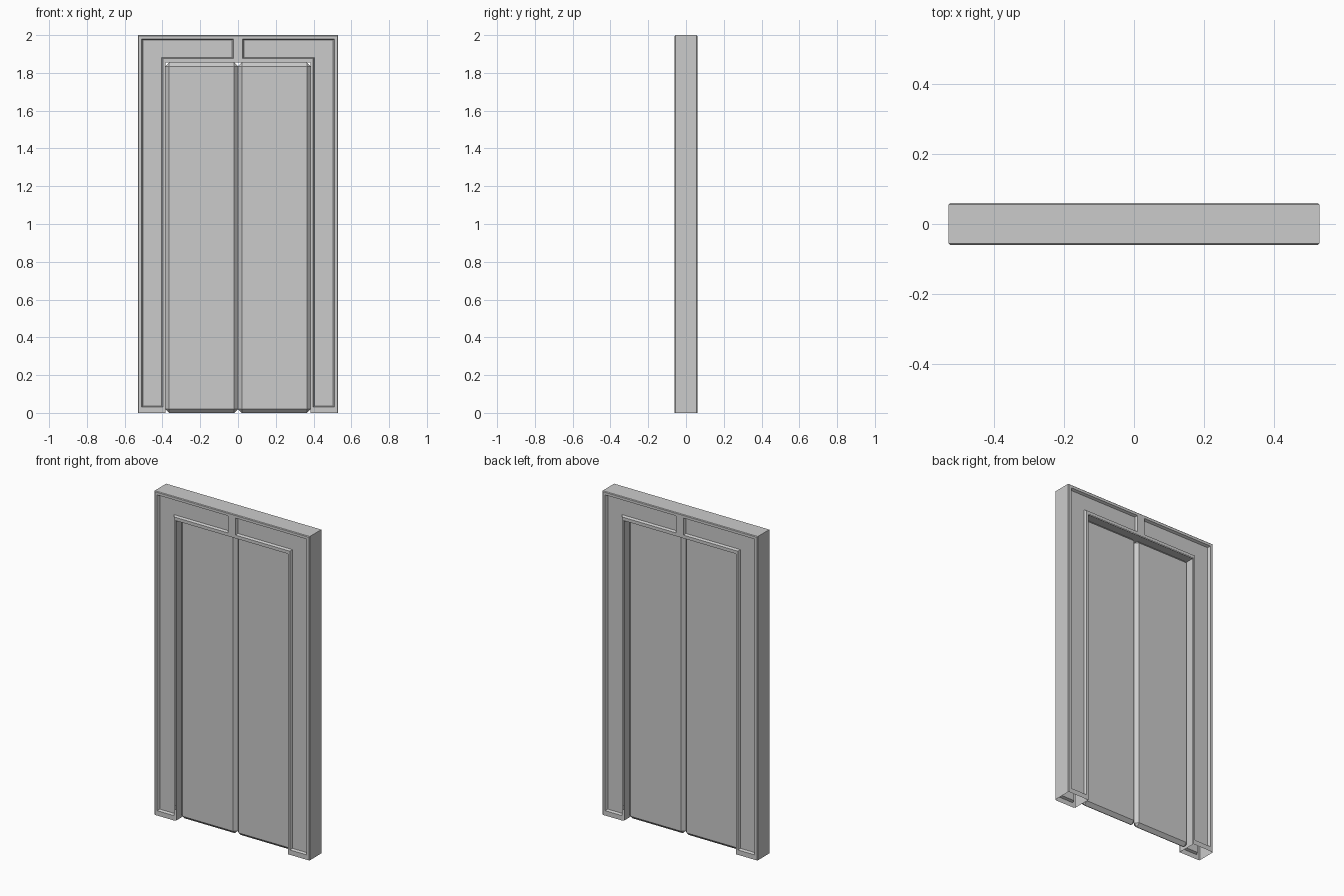
import bpy, bmesh

if "Cube" in bpy.data.objects:
    bpy.data.objects.remove(bpy.data.objects["Cube"])

DEPTH = 0.06      # half depth of the frame
SUNK = 0.015      # depth of the recessed panels


def l_shape(x0, x1, x2, z0, z1, z2):
    """Half of an arch outline: centre x, inner x, outer x, foot z, lintel z, top z."""
    return [(x0, z1), (x0, z2), (x2, z2), (x2, z0), (x1, z0), (x1, z1)]


def add_mirror(obj):
    mod = obj.modifiers.new("mirror", 'MIRROR')
    mod.use_axis[0] = True
    mod.use_mirror_merge = True
    mod.merge_threshold = 0.0005


def make_object(name, bm):
    bmesh.ops.recalc_face_normals(bm, faces=bm.faces)
    mesh = bpy.data.meshes.new(name)
    bm.to_mesh(mesh)
    bm.free()
    obj = bpy.data.objects.new(name, mesh)
    bpy.context.collection.objects.link(obj)
    return obj


# Door frame: L-shaped loops stacked from the front panel to the back panel
floor = l_shape(0.031, 0.404, 0.503, 0.036, 1.881, 1.973)
lip = l_shape(0.025, 0.397, 0.51, 0.03, 1.875, 1.98)
rim = l_shape(0.0, 0.385, 0.526, 0.0, 1.855, 1.996)
body = l_shape(0.0, 0.385, 0.53, 0.0, 1.855, 2.0)
half = [(floor, DEPTH - SUNK), (lip, DEPTH), (rim, DEPTH), (body, DEPTH - 0.004)]
layers = [(p, -y) for p, y in half] + [(p, y) for p, y in reversed(half)]

bm = bmesh.new()
loops = [[bm.verts.new((x, y, z)) for x, z in pts] for pts, y in layers]
for k, (a, b) in enumerate(zip(loops, loops[1:])):
    for i in range(6):
        j = (i + 1) % 6
        # centre seam and open underside of the feet
        if k in (2, 3, 4) and i in (0, 3):
            continue
        # opening edges have no chamfer, so only the depth wall is made there
        if k in (2, 4) and i in (4, 5):
            continue
        bm.faces.new((a[i], a[j], b[j], b[i]))
bm.faces.new(loops[0])
bm.faces.new(loops[-1])
bmesh.ops.remove_doubles(bm, verts=bm.verts, dist=0.0005)
add_mirror(make_object("door_frame", bm))

# Sliding door leaves with chamfered edges
bm = bmesh.new()
bmesh.ops.create_cube(bm, size=1)
for v in bm.verts:
    v.co = (0.1925 + v.co.x * 0.385, v.co.y * 0.044, 0.9275 + v.co.z * 1.855)
bmesh.ops.bevel(bm, geom=bm.edges[:], offset=0.02, segments=1,
                affect='EDGES', profile=0.5)
door = make_object("door_leaves", bm)
mod = door.modifiers.new("mirror", 'MIRROR')
mod.use_mirror_merge = False
